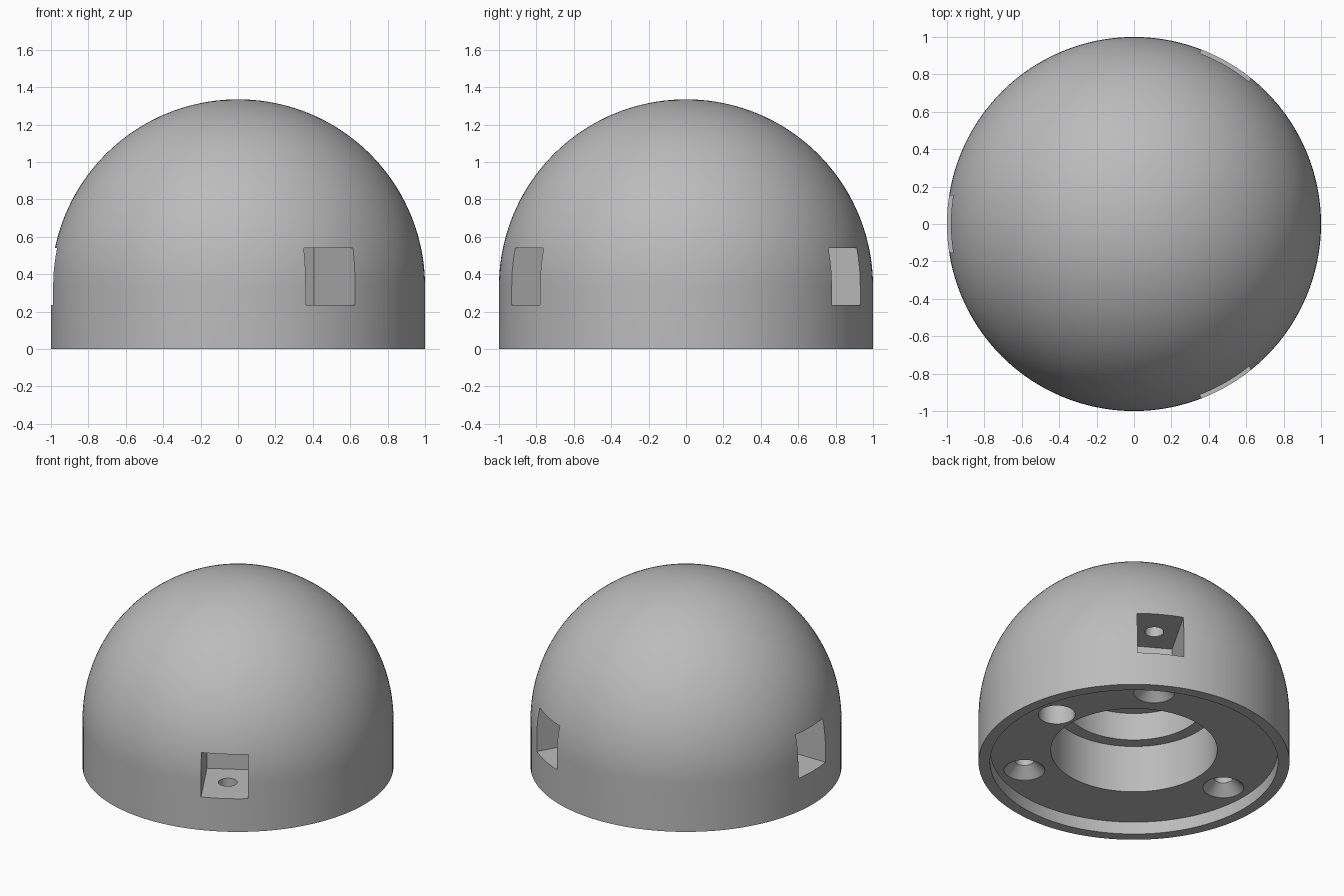
import bpy
import math
from mathutils import Matrix, Vector

cube = bpy.data.objects.get("Cube")
if cube:
    bpy.data.objects.remove(cube, do_unlink=True)

# Single material
grey = bpy.data.materials.new("plain_grey")
grey.use_nodes = True
colour = (0.5, 0.5, 0.5, 1)
grey.diffuse_color = colour
grey.node_tree.nodes["Principled BSDF"].inputs["Base Color"].default_value = colour


def lathe(name, profile, segments):
    """Revolve an (r, z) profile whose two ends lie on the z axis."""
    verts, faces, rings = [], [], []
    for r, z in profile:
        count = segments if r > 0 else 1
        rings.append([len(verts) + i for i in range(count)])
        for i in range(count):
            a = math.tau * i / segments
            verts.append((r * math.cos(a), r * math.sin(a), z))
    for low, high in zip(rings, rings[1:]):
        for i in range(segments):
            j = (i + 1) % segments
            if len(low) == 1:
                faces.append((low[0], high[j], high[i]))
            elif len(high) == 1:
                faces.append((low[i], low[j], high[0]))
            else:
                faces.append((low[i], low[j], high[j], high[i]))
    mesh = bpy.data.meshes.new(name)
    mesh.from_pydata(verts, [], faces)
    mesh.materials.append(grey)
    obj = bpy.data.objects.new(name, mesh)
    bpy.context.collection.objects.link(obj)
    return obj


def carve(target, cutter):
    """Cut the shape out of the target, then discard the cutter."""
    cutter.hide_render = True
    mod = target.modifiers.new("carve", "BOOLEAN")
    mod.operation = "DIFFERENCE"
    mod.solver = "EXACT"
    mod.object = cutter
    bpy.context.view_layer.objects.active = target
    bpy.ops.object.modifier_apply(modifier=mod.name)
    bpy.data.objects.remove(cutter, do_unlink=True)


# Domed shell: stepped bore, recessed underside, wall and hemisphere
BASE, RECESS, STEP, CEILING = 0.335, 0.088, 0.424, 0.62
profile = [(0, CEILING), (0.45, CEILING), (0.45, STEP), (0.535, STEP),
           (0.535, RECESS), (0.926, RECESS), (0.926, 0), (1, 0)]
STEPS = 40
for k in range(STEPS):
    a = math.pi / 2 * k / STEPS
    profile.append((math.cos(a), BASE + math.sin(a)))
profile.append((0, BASE + 1))
dome = lathe("dome_housing", profile, 128)

# Three side pockets, each with a vertical countersunk screw hole
FLOOR, TOP, BACK, WIDTH = 0.235, 0.54, 0.55, 0.304
for degrees in (60, 180, 300):
    turn = Matrix.Rotation(math.radians(degrees), 4, "Z")
    bpy.ops.mesh.primitive_cube_add(size=1)
    pocket = bpy.context.object
    pocket.name = "pocket_cutter"
    size = Vector((0.7, WIDTH, TOP - FLOOR))
    pocket.data.transform(turn @ Matrix.Translation((BACK + size.x / 2, 0, (FLOOR + TOP) / 2))
                          @ Matrix.Diagonal(size).to_4x4())
    pocket.data.materials.append(grey)
    carve(dome, pocket)

    screw = lathe("screw_hole_cutter", [(0, 0.05), (0.132, 0.05), (0.132, RECESS + 0.002),
                                        (0.061, RECESS + 0.07), (0.061, 0.8), (0, 0.8)], 32)
    screw.data.transform(turn @ Matrix.Translation((0.75, 0, 0)))
    carve(dome, screw)

# Plain blind hole in the underside
blind = lathe("blind_hole_cutter", [(0, 0.05), (0.119, 0.05), (0.119, STEP), (0, STEP)], 32)
blind.data.transform(Matrix.Translation((0.674, 0.03, 0)))
carve(dome, blind)

# Smooth shading with crisp edges
bpy.ops.object.select_all(action="DESELECT")
dome.select_set(True)
bpy.context.view_layer.objects.active = dome
bpy.ops.object.shade_smooth_by_angle(angle=math.radians(30))
